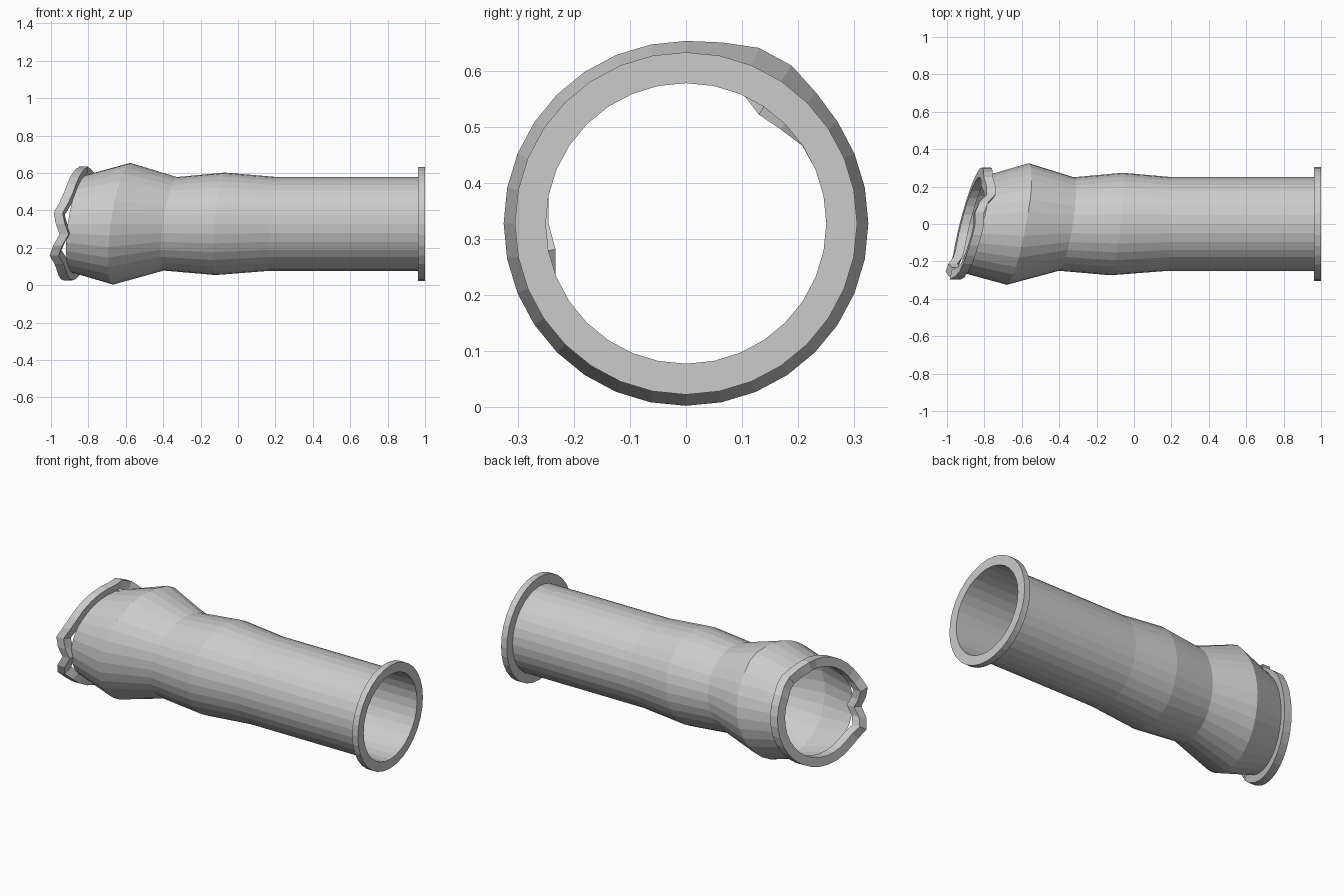
import bpy, bmesh
from math import sin, cos, radians, pi, exp

if "Cube" in bpy.data.objects:
    bpy.data.objects.remove(bpy.data.objects["Cube"])

N = 32          # sides of the tube
ZC = 0.328      # height of the tube axis


def bump(angle, centre, width):
    d = (angle - centre + 180) % 360 - 180
    return exp(-(d / width) ** 2)


def dent(angle):
    """Axial and radial damage of the battered end at an angle in degrees."""
    dx = (-0.03 * bump(angle, 170, 12) + 0.018 * bump(angle, 190, 9)
          - 0.03 * bump(angle, 212, 11) + 0.035 * bump(angle, 52, 10)
          - 0.02 * bump(angle, 76, 9))
    dr = (-0.02 * bump(angle, 52, 10) - 0.014 * bump(angle, 189, 9)
          + 0.014 * bump(angle, 74, 8) + 0.006 * bump(angle, 210, 10))
    return dx, dr


def swell(angle):
    return 0, 0.016 * bump(angle, 62, 14)


def ring(bm, x, r, sy=0, sz=0, damage=None):
    """Ring of vertices around the axis, its plane tilted by slopes sy, sz."""
    verts = []
    for i in range(N):
        a = 2 * pi * i / N
        dx, dr = damage(360 * i / N) if damage else (0, 0)
        y, z = (r + dr) * cos(a), (r + dr) * sin(a)
        verts.append(bm.verts.new((x + sy * y + sz * z + dx, y, ZC + z)))
    return verts


def loft(name, rings, closed=False):
    bm = bmesh.new()
    loops = [ring(bm, *spec) for spec in rings]
    pairs = list(zip(loops, loops[1:]))
    if closed:
        pairs.append((loops[-1], loops[0]))
    for a, b in pairs:
        for i in range(N):
            j = (i + 1) % N
            bm.faces.new((a[i], b[i], b[j], a[j]))
    bmesh.ops.recalc_face_normals(bm, faces=bm.faces)
    mesh = bpy.data.meshes.new(name)
    bm.to_mesh(mesh)
    bm.free()
    obj = bpy.data.objects.new(name, mesh)
    bpy.context.collection.objects.link(obj)
    return obj


# Bulged pipe wall, open at both ends
loft("pipe_body", [
    (-0.845, 0.262, 0.25, 0.14),
    (-0.622, 0.325, 0.18, 0.14, swell),
    (-0.362, 0.250, 0.16, 0.14),
    (-0.094, 0.274, 0.12, 0.09),
    (0.185, 0.251, 0.05, 0.05),
    (0.98, 0.251),
])

# Clean flange at the straight end
loft("right_flange", [
    (0.963, 0.25), (0.963, 0.305), (1.0, 0.305), (1.0, 0.25),
], closed=True)

# Bent flange at the damaged end
loft("left_flange", [
    (x, r, 0.25, 0.14, dent)
    for x, r in ((-0.842, 0.25), (-0.842, 0.302), (-0.89, 0.302), (-0.89, 0.25))
], closed=True)
